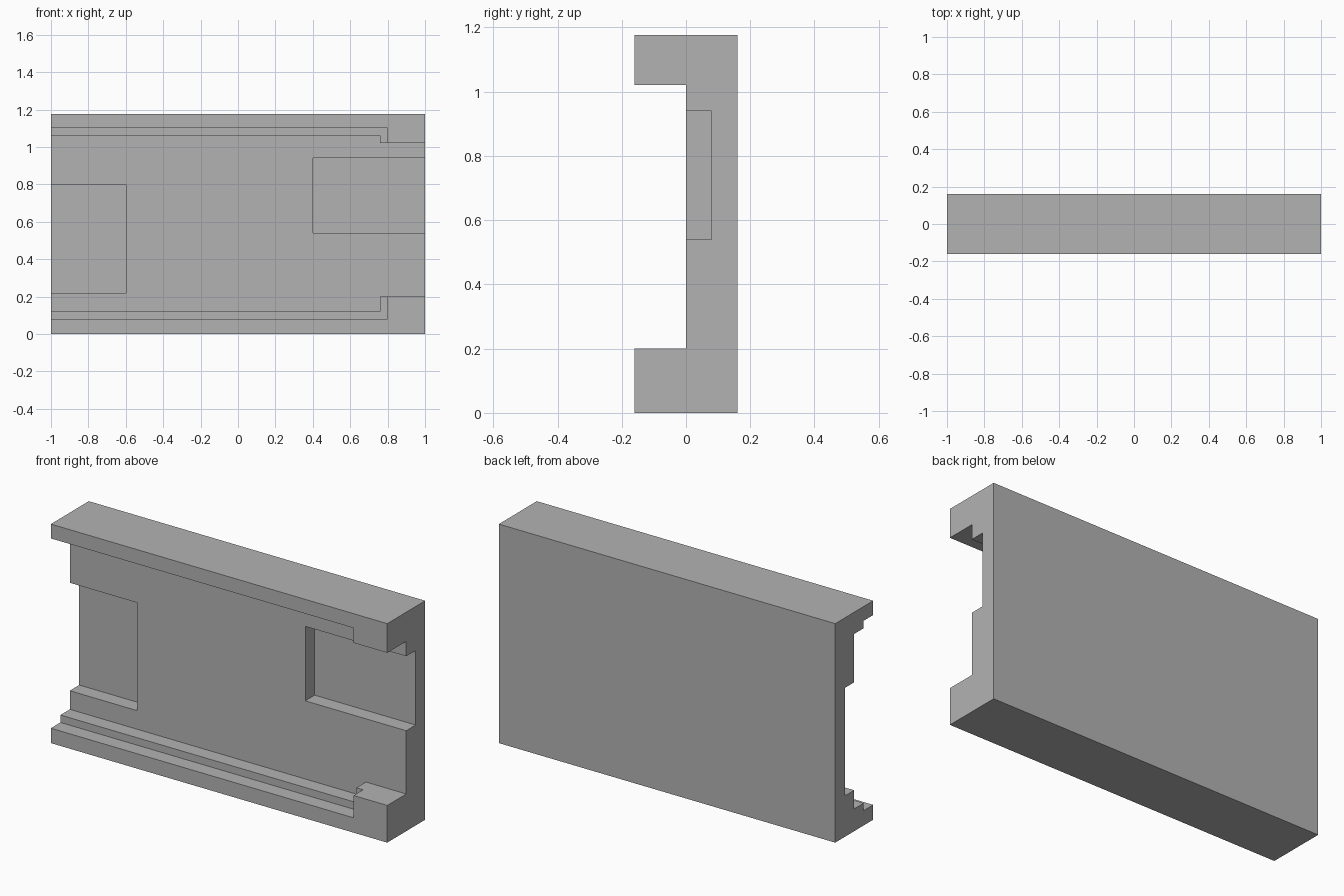
import bpy

cube = bpy.data.objects.get("Cube")
if cube:
    bpy.data.objects.remove(cube, do_unlink=True)

WIDTH, DEPTH, HEIGHT = 2.0, 0.322, 1.177
FRONT = -0.3  # cutters start well in front of the block


def box(name, x, y, z):
    """Box spanning the given (low, high) ranges."""
    bpy.ops.mesh.primitive_cube_add(size=1)
    ob = bpy.context.object
    ob.name = ob.data.name = name
    for v in ob.data.vertices:
        v.co = [r[0] if c < 0 else r[1] for c, r in zip(v.co, (x, y, z))]
    return ob


def cut(target, name, x, y, z):
    """Subtract a box from the target and discard the cutter."""
    cutter = box(name, x, y, z)
    cutter.hide_render = True
    mod = target.modifiers.new(name, "BOOLEAN")
    mod.operation, mod.solver, mod.object = "DIFFERENCE", "EXACT", cutter
    bpy.context.view_layer.objects.active = target
    bpy.ops.object.modifier_apply(modifier=mod.name)
    bpy.data.objects.remove(cutter, do_unlink=True)


# Solid block
panel = box("channel_panel", (-WIDTH / 2, WIDTH / 2),
            (-DEPTH / 2, DEPTH / 2), (0, HEIGHT))

# Main channel between the two rails, then the stepped grooves in the rails
cut(panel, "main_channel", (-1.2, 1.2), (FRONT, 0), (0.2, 1.02))
cut(panel, "inner_step", (-1.2, 0.76), (FRONT, 0), (0.12, 1.06))
cut(panel, "outer_step", (-1.2, 0.8), (FRONT, -0.08), (0.08, 1.1))

# Shallow pockets open at each end
cut(panel, "right_pocket", (-1.2, -0.6), (FRONT, 0.08), (0.22, 0.8))
cut(panel, "left_pocket", (0.4, 1.2), (FRONT, 0.08), (0.54, 0.94))

# Plain grey finish
grey = bpy.data.materials.new("plain_grey")
grey.use_nodes = True
grey.diffuse_color = (0.45, 0.45, 0.45, 1)
grey.node_tree.nodes["Principled BSDF"].inputs["Base Color"].default_value = grey.diffuse_color
panel.data.materials.clear()
panel.data.materials.append(grey)
